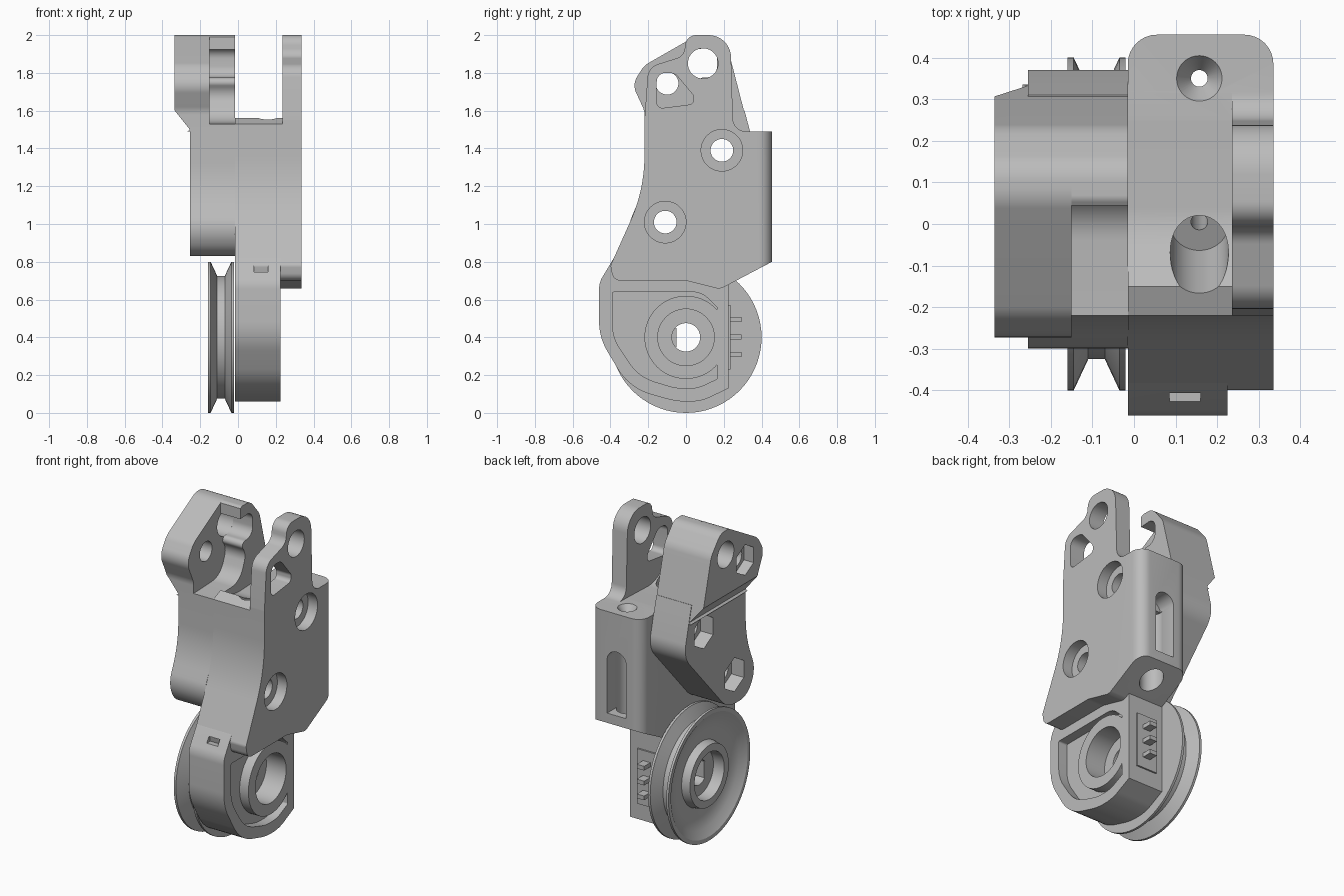
import bpy, bmesh, math
from mathutils import Vector, Matrix

if "Cube" in bpy.data.objects:
    bpy.data.objects.remove(bpy.data.objects["Cube"], do_unlink=True)

grey = bpy.data.materials.new("plain_grey")
grey.use_nodes = True
grey.diffuse_color = (0.5, 0.5, 0.5, 1)
grey.node_tree.nodes["Principled BSDF"].inputs["Base Color"].default_value = (0.5, 0.5, 0.5, 1)


def finish(name, bm):
    bmesh.ops.recalc_face_normals(bm, faces=bm.faces)
    mesh = bpy.data.meshes.new(name)
    bm.to_mesh(mesh)
    bm.free()
    mesh.materials.append(grey)
    ob = bpy.data.objects.new(name, mesh)
    bpy.context.collection.objects.link(ob)
    return ob


def rounded(corners, steps=10):
    """Outline from (y, z, radius) corners with true circular fillets."""
    out = []
    for i, (y, z, r) in enumerate(corners):
        p = Vector((y, z))
        a = Vector(corners[i - 1][:2]) - p
        b = Vector(corners[(i + 1) % len(corners)][:2]) - p
        if r == 0:
            out.append(p)
            continue
        half = a.angle(b) / 2
        d = min(r / math.tan(half), a.length * 0.49, b.length * 0.49)
        s, e, w = p + a.normalized() * d, p + b.normalized() * d, math.sin(half)
        for k in range(steps + 1):
            t = k / steps
            u, v, q = (1 - t) ** 2, 2 * t * (1 - t) * w, t * t
            out.append((s * u + p * v + e * q) / (u + v + q))
    return out


def prism(name, corners, x0, x1):
    """Side outline extruded across the width."""
    bm = bmesh.new()
    face = bm.faces.new([bm.verts.new((x0, y, z)) for y, z in rounded(corners)])
    new = bmesh.ops.extrude_face_region(bm, geom=[face])["geom"]
    bmesh.ops.translate(bm, vec=(x1 - x0, 0, 0), verts=[g for g in new if isinstance(g, bmesh.types.BMVert)])
    return finish(name, bm)


def rod(name, a, b, r, r2=None, sides=48):
    """Cylinder, cone or hexagonal bar from a to b."""
    a, b = Vector(a), Vector(b)
    bm = bmesh.new()
    turn = (b - a).to_track_quat('Z', 'Y').to_matrix().to_4x4()
    bmesh.ops.create_cone(bm, cap_ends=True, segments=sides, radius1=r, radius2=r if r2 is None else r2,
                          depth=(b - a).length, matrix=Matrix.Translation((a + b) / 2) @ turn)
    return finish(name, bm)


def xrod(y, z, r, x0, x1, sides=48):
    return rod("cutter", (x0, y, z), (x1, y, z), r, None, sides)


def box(name, lo, hi):
    return prism(name, [(lo[1], lo[2], 0), (hi[1], lo[2], 0), (hi[1], hi[2], 0), (lo[1], hi[2], 0)], lo[0], hi[0])


def cut(ob, *tools):
    for tool in tools:
        tool.hide_render = True
        mod = ob.modifiers.new("cut", 'BOOLEAN')
        mod.operation, mod.solver, mod.object = 'DIFFERENCE', 'EXACT', tool
        bpy.context.view_layer.objects.active = ob
        bpy.ops.object.modifier_apply(modifier=mod.name)
        bpy.data.objects.remove(tool, do_unlink=True)


SCREWS = [(0.19, 1.39), (-0.11, 1.01)]
PIVOT, PIN = (-0.10, 1.745), (0.09, 1.85)

# Main body with the right ear
body = prism("main_body", [
    (0.455, 0.80, 0), (0.455, 1.49, 0), (0.25, 1.49, 0.07), (0.235, 2.0, 0.14), (0.0, 2.0, 0.1),
    (-0.01, 1.89, 0.06), (-0.20, 1.83, 0.08), (-0.22, 1.55, 0.1), (-0.22, 1.18, 0.9),
    (-0.40, 0.78, 0.03), (-0.385, 0.70, 0.06), (0.0, 0.70, 0.1), (0.18, 0.655, 0.06)], -0.015, 0.335)
bm = bmesh.new()
bm.from_mesh(body.data)
back_edges = [e for e in bm.edges if all(v.co.y > 0.45 for v in e.verts)
              and abs(e.verts[0].co.z - e.verts[1].co.z) > 0.3]
bmesh.ops.bevel(bm, geom=back_edges, offset=0.07, segments=8, profile=0.5, affect='EDGES')
bm.to_mesh(body.data)
bm.free()

# Slot between the ears with a dipped floor
cut(body, prism("cutter", [(-0.5, 1.41, 0), (-0.15, 1.56, 0), (-0.02, 1.48, 0.2), (0.25, 1.49, 0.2),
                           (0.6, 1.491, 0), (0.6, 2.2, 0), (-0.5, 2.2, 0)], -0.1, 0.235))
for y, z in SCREWS:
    cut(body, xrod(y, z, 0.06, -0.1, 0.5), xrod(y, z, 0.11, 0.27, 0.5))
cut(body, xrod(*PIN, 0.08, 0.1, 0.5),
    prism("cutter", [(-0.155, 1.61, 0.03), (0.04, 1.635, 0.03), (0.04, 1.68, 0.03),
                     (-0.06, 1.80, 0.06), (-0.155, 1.80, 0.055)], 0.1, 0.5))

# Cable passages: funnel in the slot, countersink on the shelf, opening at the back
CX = 0.157
cut(body, rod("cutter", (CX, -0.12, 1.62), (CX, 0.0, 1.36), 0.07),
    rod("cutter", (CX, 0.0, 1.40), (CX, 0.04, 1.1), 0.02),
    rod("cutter", (CX, 0.35, 1.44), (CX, 0.35, 1.495), 0.02, 0.058),
    rod("cutter", (CX, 0.35, 1.1), (CX, 0.35, 1.48), 0.02),
    rod("cutter", (CX, 0.34, 0.6), (CX, 0.34, 1.2), 0.068),
    box("cutter", (CX - 0.065, 0.34, 0.86), (CX + 0.065, 0.6, 1.19)),
    rod("cutter", (CX, 0.34, 1.19), (CX, 0.6, 1.19), 0.065))

# Left body half
left = prism("left_body", [
    (-0.22, 1.53, 0), (-0.22, 1.2, 0.7), (-0.315, 0.97, 0.15), (-0.24, 0.83, 0.13), (-0.04, 0.83, 0.18),
    (0.385, 1.30, 0.15), (0.335, 1.505, 0), (0.31, 1.6, 0), (-0.05, 1.53, 0)], -0.255, -0.015)
for y, z in SCREWS:
    cut(left, xrod(y, z, 0.06, -0.5, 0.1), xrod(y, z, 0.105, -0.5, -0.17, 6))

# Left ear, with its lower outer edge chamfered
BACK = [(0.335, 1.49, 0), (0.232, 1.89, 0.12), (0.14, 2.0, 0.1), (0.06, 2.0, 0.1)]
ear = prism("left_ear", BACK + [(-0.22, 1.84, 0.1), (-0.285, 1.74, 0.09), (-0.22, 1.60, 0.1),
                                (-0.22, 1.49, 0)], -0.335, -0.15)
wedge = box("cutter", (-0.6, -0.6, -0.5), (0, 0.6, 0))
wedge.matrix_world = Matrix.Translation((-0.255, 0, 1.5)) @ Matrix.Rotation(math.atan2(0.1, 0.08), 4, 'Y')
bpy.context.view_layer.update()
cut(ear, wedge, xrod(*PIVOT, 0.06, -0.6, 0.1), xrod(*PIVOT, 0.095, -0.6, -0.27, 6),
    xrod(*PIN, 0.08, -0.6, 0.1))

# Open hook on the inside of the left ear
hook = prism("pin_hook", BACK + [(0.045, 1.99, 0), (0.045, 1.925, 0), (0.165, 1.935, 0.07),
                                 (0.165, 1.775, 0.07), (0.04, 1.775, 0.03), (0.10, 1.69, 0.08),
                                 (0.04, 1.54, 0.16), (-0.22, 1.53, 0), (-0.22, 1.49, 0)], -0.15, -0.015)

# Motor housing with a recessed side and a raised ring
housing = prism("motor_housing", [
    (-0.37, 0.84, 0.05), (-0.46, 0.69, 0.12), (-0.46, 0.40, 0.3), (-0.30, 0.13, 0.3), (-0.05, 0.06, 0.4),
    (0.08, 0.06, 0.25), (0.225, 0.13, 0), (0.225, 0.84, 0)], -0.015, 0.225)
cut(housing, prism("cutter", [
    (-0.39, 0.64, 0.01), (-0.39, 0.40, 0.25), (-0.25, 0.19, 0.25), (-0.05, 0.13, 0.3), (0.06, 0.13, 0.2),
    (0.165, 0.18, 0.01), (0.165, 0.56, 0.02), (0.08, 0.64, 0.12)], 0.165, 0.4))
ring = xrod(0, 0.4, 0.22, 0.15, 0.225)
ring.name = "bearing_ring"
for part in (housing, ring):
    cut(part, xrod(0, 0.4, 0.15, 0.09, 0.4), xrod(0, 0.4, 0.075, -0.2, 0.4))
cut(housing, box("cutter", (0.085, -0.5, 0.745), (0.16, -0.39, 0.78)))

# Terminal strip and pins behind the housing
box("terminal_strip", (0.03, 0.22, 0.23), (0.17, 0.235, 0.57))
for i in range(3):
    z = 0.31 + 0.092 * i
    box("terminal_pin", (0.08, 0.23, z - 0.013), (0.13, 0.295, z + 0.013))

# Grooved pulley, lathed about the width axis
bm = bmesh.new()
section = [(-0.02, 0.075), (-0.02, 0.4), (-0.035, 0.4), (-0.07, 0.325), (-0.11, 0.325), (-0.145, 0.4),
           (-0.16, 0.4), (-0.16, 0.375), (-0.13, 0.33), (-0.11, 0.27), (-0.11, 0.2), (-0.16, 0.19),
           (-0.16, 0.145), (-0.09, 0.14), (-0.09, 0.075)]
loop = [bm.verts.new((x, 0, 0.4 + r)) for x, r in section]
edges = [bm.edges.new((loop[i - 1], loop[i])) for i in range(len(loop))]
bmesh.ops.spin(bm, geom=loop + edges, cent=(0, 0, 0.4), axis=(1, 0, 0), angle=math.tau, steps=72, use_merge=True)
bmesh.ops.remove_doubles(bm, verts=bm.verts, dist=0.0001)
finish("pulley", bm)
box("shaft_flat", (-0.09, -0.08, 0.35), (-0.02, -0.05, 0.45))

for ob in bpy.context.collection.objects:
    if ob.type == 'MESH':
        bpy.ops.object.select_all(action='DESELECT')
        ob.select_set(True)
        bpy.context.view_layer.objects.active = ob
        bpy.ops.object.shade_smooth_by_angle(angle=math.radians(30))
